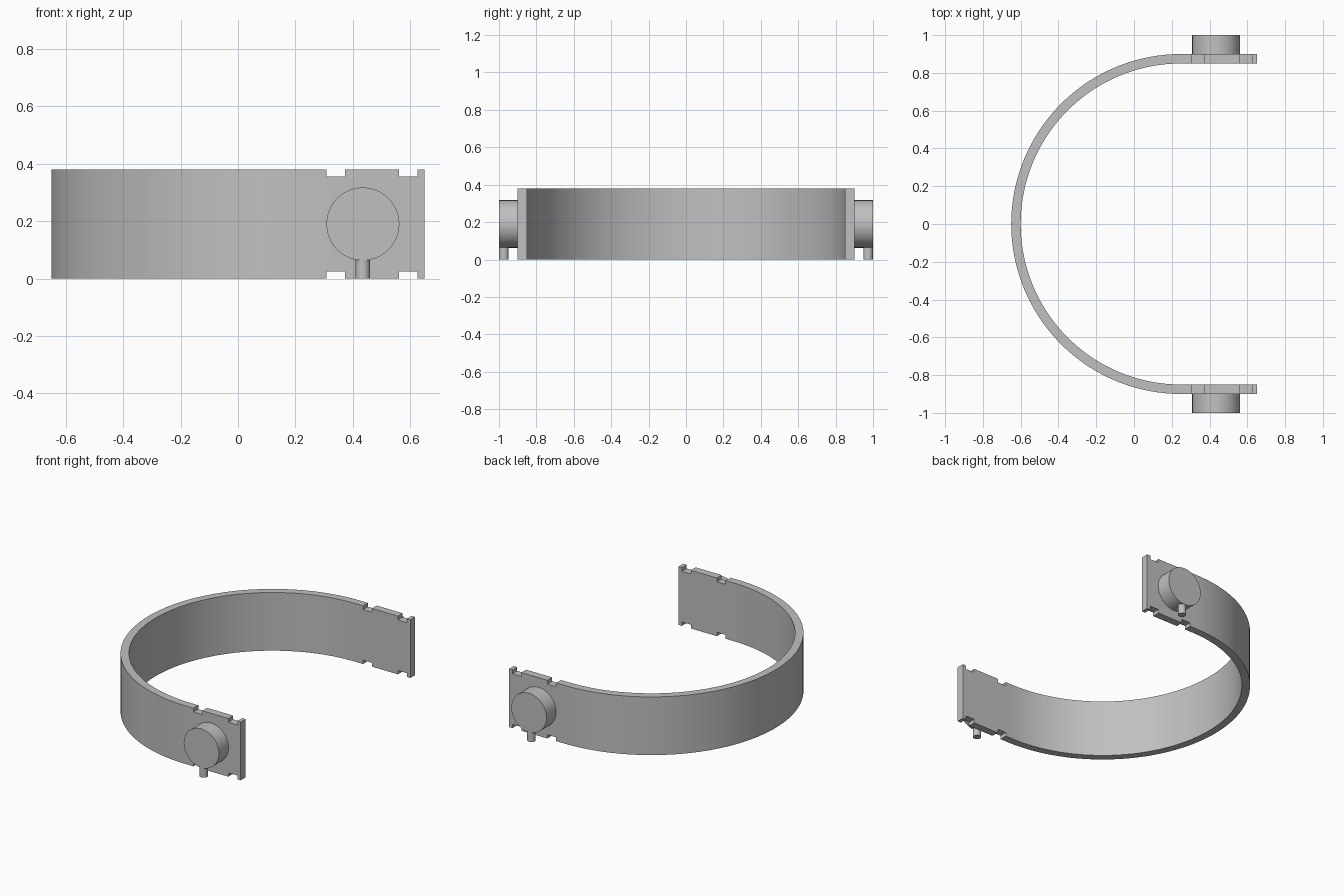
import bpy, bmesh
from math import sin, cos, pi
from mathutils import Matrix

cube = bpy.data.objects.get("Cube")
if cube:
    bpy.data.objects.remove(cube, do_unlink=True)

grey = bpy.data.materials.new("plain_grey")
grey.use_nodes = True
colour = (0.53, 0.53, 0.53, 1)
grey.diffuse_color = colour
grey.node_tree.nodes["Principled BSDF"].inputs["Base Color"].default_value = colour

HEIGHT, NOTCH = 0.38, 0.025
RADIUS, THICK = 0.9, 0.05
ARC_X, KNOB_X, KNOB_R = 0.25, 0.435, 0.127


def finish(name, bm):
    mesh = bpy.data.meshes.new(name)
    bm.to_mesh(mesh)
    bm.free()
    mesh.materials.append(grey)
    obj = bpy.data.objects.new(name, mesh)
    bpy.context.collection.objects.link(obj)
    return obj


def activate(obj):
    bpy.ops.object.select_all(action='DESELECT')
    obj.select_set(True)
    bpy.context.view_layer.objects.active = obj


def smooth(obj):
    activate(obj)
    bpy.ops.object.shade_smooth_by_angle(angle=pi / 6)


def cylinder(name, radius, depth, segments, matrix):
    bm = bmesh.new()
    bmesh.ops.create_cone(bm, cap_ends=True, segments=segments, radius1=radius,
                          radius2=radius, depth=depth, matrix=matrix)
    smooth(finish(name, bm))


# Band: outer sheet along a U path, leaving out the notch cells, then thickened
arm = [0.65, 0.625, 0.56, 0.372, 0.308]
steps = 72
path = [(x, -RADIUS) for x in arm]
path += [(ARC_X - RADIUS * sin(pi * i / steps), -RADIUS * cos(pi * i / steps))
         for i in range(steps + 1)]
path += [(x, RADIUS) for x in reversed(arm)]
levels = [0, NOTCH, HEIGHT - NOTCH, HEIGHT]
cells = len(path) - 1
notched = {1, 3, cells - 2, cells - 4}

bm = bmesh.new()
grid = [[bm.verts.new((x, y, z)) for z in levels] for x, y in path]
for i in range(cells):
    for j in range(3):
        if i in notched and j != 1:
            continue
        a, b = grid[i], grid[i + 1]
        bm.faces.new((b[j], a[j], a[j + 1], b[j + 1]))
band = finish("curved_band", bm)
solid = band.modifiers.new("thickness", 'SOLIDIFY')
solid.thickness = THICK
solid.offset = -1
solid.use_even_offset = True
activate(band)
bpy.ops.object.modifier_apply(modifier=solid.name)
smooth(band)

# Round knob and its small lower pin on the outside of each arm
for side, label in ((-1, "front"), (1, "back")):
    cylinder(label + "_knob", KNOB_R, 0.1, 64,
             Matrix.Translation((KNOB_X, side * 0.95, HEIGHT / 2))
             @ Matrix.Rotation(pi / 2, 4, 'X'))
    cylinder(label + "_pin", 0.025, 0.08, 32,
             Matrix.Translation((KNOB_X, side * 0.974, 0.04)))
